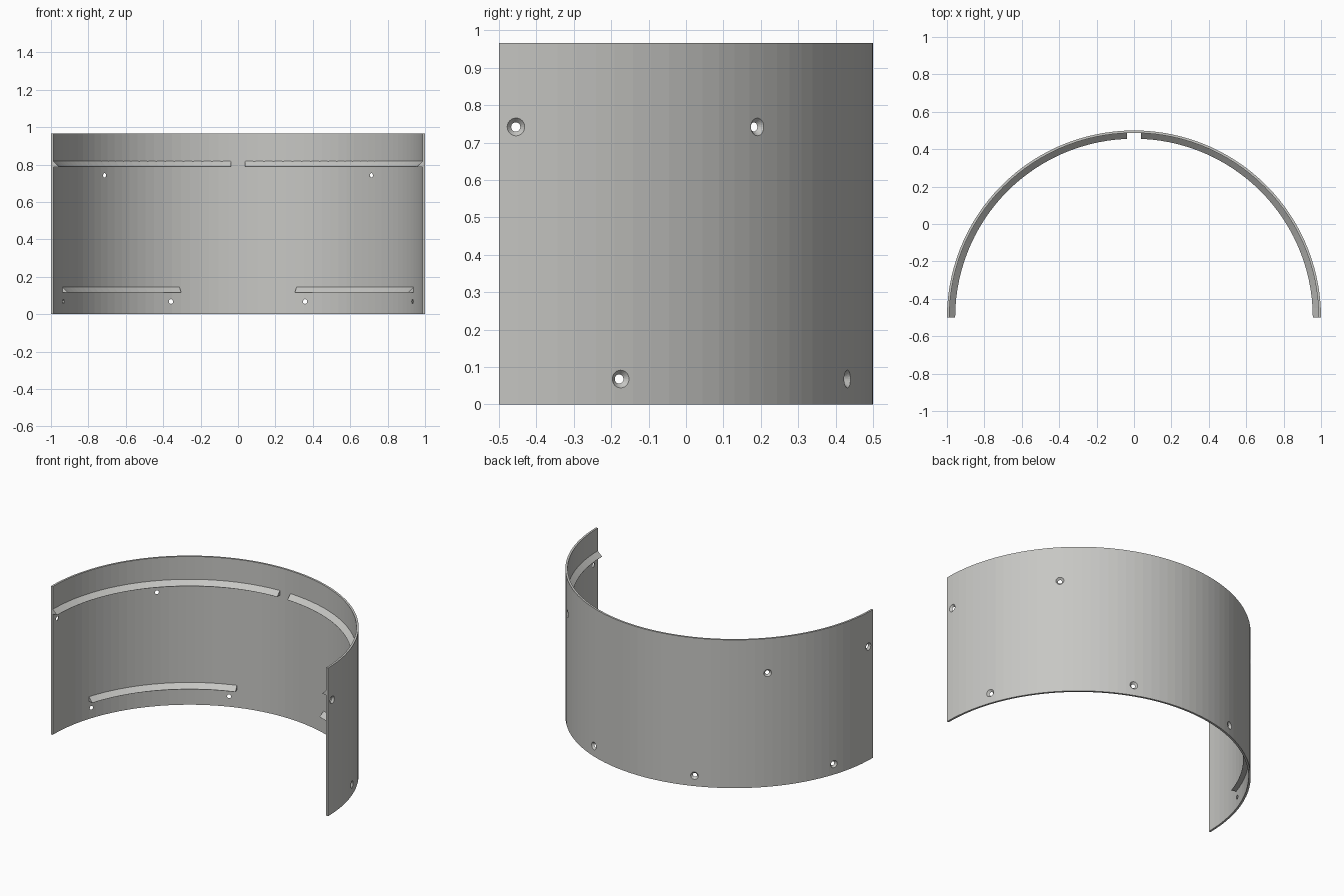
import bpy, bmesh
from math import radians, sin, cos
from mathutils import Vector, Matrix

if "Cube" in bpy.data.objects:
    bpy.data.objects.remove(bpy.data.objects["Cube"])

CY = -0.5            # arc centre in y
R_OUT, R_IN = 1.0, 0.987
HEIGHT = 0.967

grey = bpy.data.materials.new("light grey")
grey.diffuse_color = (0.57, 0.57, 0.55, 1)
grey.use_nodes = True
grey.node_tree.nodes["Principled BSDF"].inputs["Base Color"].default_value = grey.diffuse_color


def finish(name, bm):
    bmesh.ops.recalc_face_normals(bm, faces=bm.faces)
    me = bpy.data.meshes.new(name)
    bm.to_mesh(me)
    bm.free()
    me.materials.append(grey)
    ob = bpy.data.objects.new(name, me)
    bpy.context.collection.objects.link(ob)
    return ob


def sweep(name, profile, a0, a1, step=3.0):
    """Sweep a closed (radius, z) profile about the arc centre; angles from +x."""
    bm = bmesh.new()
    n = max(1, round(abs(a1 - a0) / step))
    rings = []
    for i in range(n + 1):
        a = radians(a0 + (a1 - a0) * i / n)
        rings.append([bm.verts.new((r * cos(a), CY + r * sin(a), z)) for r, z in profile])
    k = len(profile)
    for p, q in zip(rings, rings[1:]):
        for j in range(k):
            bm.faces.new((p[j], p[(j + 1) % k], q[(j + 1) % k], q[j]))
    bm.faces.new(rings[0])
    bm.faces.new(rings[-1])
    return finish(name, bm)


# Half-round wall
wall = sweep("curved_wall", [(R_IN, 0), (R_OUT, 0), (R_OUT, HEIGHT), (R_IN, HEIGHT)], 0, 180)

# Countersunk screw holes: (angle, height), mirrored left and right
holes = [(2.6, 0.742), (43.7, 0.742), (19.0, 0.068), (68.7, 0.068)]
bm = bmesh.new()
slope = (0.024 - 0.0125) / (R_OUT - R_IN)
ext = 0.008
for ang, z in holes:
    for a in (ang, 180 - ang):
        d = Vector((cos(radians(a)), sin(radians(a)), 0))
        mid = (R_IN + R_OUT) / 2
        m = Matrix.Translation(Vector((0, CY, z)) + d * mid) @ d.to_track_quat('Z', 'Y').to_matrix().to_4x4()
        bmesh.ops.create_cone(bm, cap_ends=True, segments=24,
                              radius1=0.0125 - slope * ext, radius2=0.024 + slope * ext,
                              depth=R_OUT - R_IN + 2 * ext, matrix=m)
cutter = finish("hole_cutter", bm)
cutter.hide_render = True
mod = wall.modifiers.new("holes", 'BOOLEAN')
mod.operation, mod.solver, mod.object = 'DIFFERENCE', 'EXACT', cutter
bpy.context.view_layer.objects.active = wall
bpy.ops.object.modifier_apply(modifier=mod.name)
bpy.data.objects.remove(cutter)


# Inner ledges: wedge section with flat underside and sloping top
def wedge(z0, z1):
    return [(0.956, z0), (0.989, z0), (0.989, z1), (0.956, z0 + 0.001)]


for side in ("right", "left"):
    f = (lambda a: a) if side == "right" else (lambda a: 180 - a)
    sweep("upper_ledge_" + side, wedge(0.788, 0.82), f(0), f(87.8))
    sweep("lower_ledge_" + side, wedge(0.115, 0.147), f(18), f(71.5))
